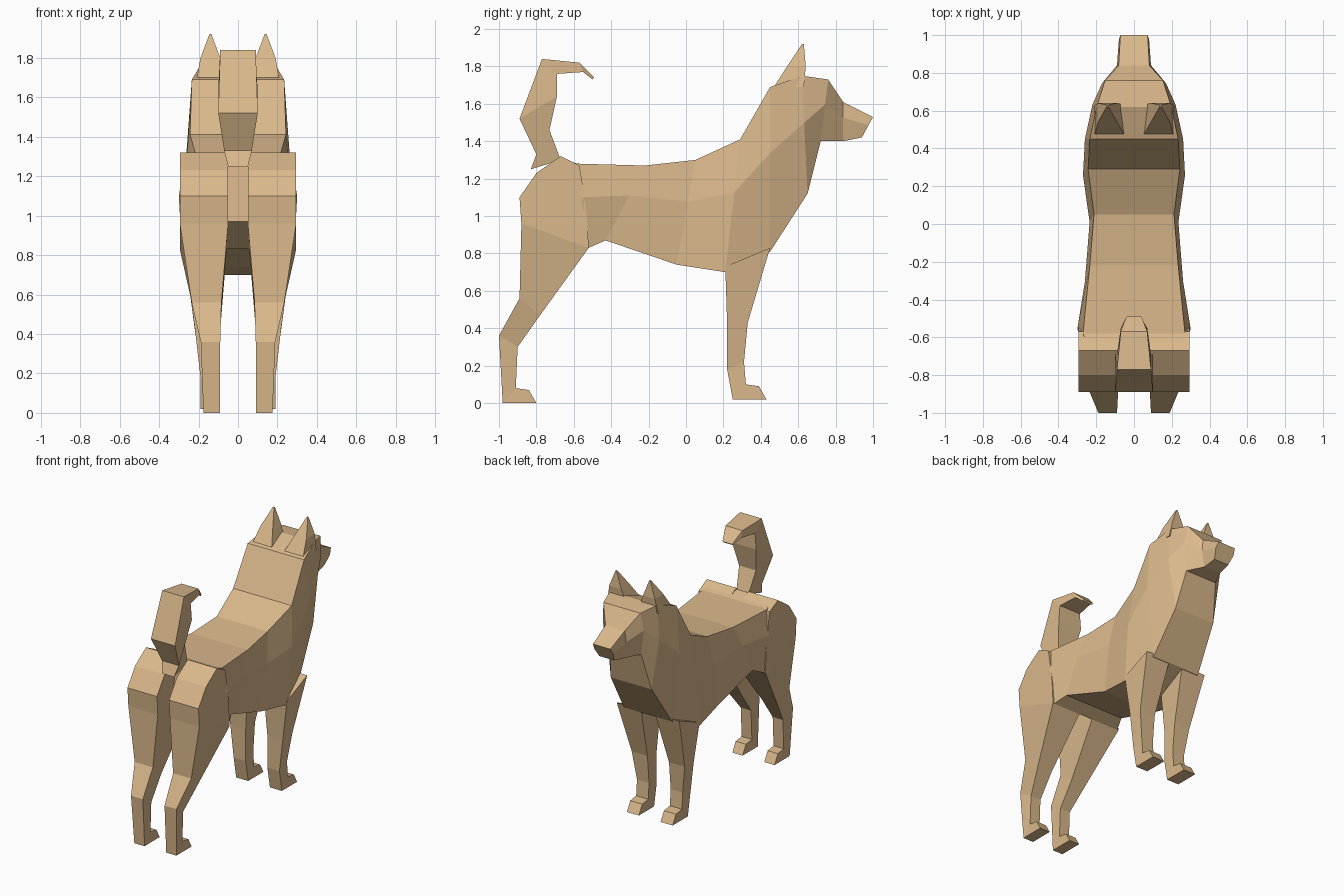
import bpy
import bmesh
from mathutils import Vector

default_cube = bpy.data.objects.get("Cube")
if default_cube:
    bpy.data.objects.remove(default_cube, do_unlink=True)

tan_fur = bpy.data.materials.new("tan_fur")
tan_fur.use_nodes = True
tan_fur.diffuse_color = (0.7, 0.48, 0.26, 1)
for node in tan_fur.node_tree.nodes:
    if node.type == 'BSDF_PRINCIPLED':
        node.inputs["Base Color"].default_value = tan_fur.diffuse_color


def loft(name, rings):
    """Skin equal-sized rings of points into a closed, flat-shaded solid."""
    bm = bmesh.new()
    loops = [[bm.verts.new(point) for point in ring] for ring in rings]
    for lower, upper in zip(loops, loops[1:]):
        for i in range(len(lower)):
            bm.faces.new((lower[i - 1], lower[i], upper[i], upper[i - 1]))
    bm.faces.new(loops[0])
    bm.faces.new(loops[-1])
    bmesh.ops.recalc_face_normals(bm, faces=bm.faces)
    mesh = bpy.data.meshes.new(name)
    bm.to_mesh(mesh)
    bm.free()
    mesh.materials.append(tan_fur)
    part = bpy.data.objects.new(name, mesh)
    bpy.context.collection.objects.link(part)


def loft_pair(name, rings):
    """Loft the left part and its mirrored right twin."""
    loft("left_" + name, rings)
    loft("right_" + name, [[(-x, y, z) for x, y, z in ring] for ring in rings])


def clamp(value, low, high):
    return max(low, min(high, value))


def body_ring(top, bottom, width, keel):
    """Six-sided ring, widest at mid height; keel narrows the underside."""
    middle = Vector(top).lerp(Vector(bottom), 0.4)
    side = [(width * 0.9, *top), (width, *middle), (width * keel, *bottom)]
    return side + [(-x, y, z) for x, y, z in reversed(side)]


def leg(name, sections, heel, ankle, hip):
    """Leg from back and front points, ending in a paw; thicker with height."""
    y, z = heel
    paw = [(heel, (y + 0.07, z + 0.08)), ((y + 0.18, z), (y + 0.14, z + 0.07))]
    rings = []
    for back, front in sections + paw:
        ring = []
        for point, sides in ((back, "io"), (front, "oi")):
            height = point[-1]
            across = {
                "i": clamp(0.14 - height * 0.1, 0.05, 0.09),
                "o": clamp(ankle + (height - 0.3) * 0.23, ankle, hip),
            }
            ring += [(across[side], *point) for side in sides]
        rings.append(ring)
    loft_pair(name, rings)


def tail_ring(back, front, width):
    return [(-width, *back), (width, *back), (width, *front), (-width, *front)]


def ear_ring(center, half):
    x, y, z = center
    return [(x - half, y - half, z), (x + half, y - half, z),
            (x + half, y + half, z), (x - half, y + half, z)]


# Body in one skin: top point, underside point, half width
torso = [
    ((-0.67, 1.31), (-0.7, 0.97), 0.25),
    ((-0.58, 1.28), (-0.52, 0.83), 0.3),
    ((-0.22, 1.27), (-0.43, 0.87), 0.26),
    ((0.05, 1.3), (-0.05, 0.74), 0.235),
    ((0.29, 1.41), (0.21, 0.7), 0.27),
]
neck_and_head = [
    ((0.45, 1.69), (0.45, 0.81), 0.26),
    ((0.62, 1.75), (0.65, 1.12), 0.22),
    ((0.76, 1.73), (0.72, 1.4), 0.17),
    ((0.84, 1.61), (0.84, 1.4), 0.09),
    ((1, 1.53), (0.94, 1.42), 0.08),
]
loft("body", [body_ring(*section, keel=0.95) for section in torso]
     + [body_ring(*section, keel=0.77) for section in neck_and_head])

# Haunch and hind leg
leg("hind_leg", [
    ((-0.67, 1.32), (-0.57, 1.27)),
    ((-0.8, 1.23), (-0.55, 1.15)),
    ((-0.89, 1.1), (-0.53, 1)),
    ((-0.88, 0.96), (-0.52, 0.83)),
    ((-0.89, 0.56), (-0.78, 0.47)),
    ((-1, 0.36), (-0.9, 0.3)),
], heel=(-0.98, 0), ankle=0.175, hip=0.295)

# Foreleg
leg("front_leg", [
    ((0.21, 0.73), (0.45, 0.83)),
    ((0.22, 0.42), (0.33, 0.43)),
    ((0.22, 0.18), (0.31, 0.22)),
], heel=(0.25, 0.02), ankle=0.19, hip=0.26)

# Upright tail curling forward at the tip
loft("tail", [
    tail_ring((-0.83, 1.25), (-0.67, 1.3), 0.05),
    tail_ring((-0.8, 1.33), (-0.73, 1.46), 0.07),
    tail_ring((-0.89, 1.52), (-0.69, 1.64), 0.1),
    tail_ring((-0.77, 1.84), (-0.69, 1.76), 0.09),
    tail_ring((-0.57, 1.82), (-0.55, 1.77), 0.07),
    tail_ring((-0.49, 1.74), (-0.5, 1.73), 0.04),
])

# Pointed ears
loft_pair("ear", [
    ear_ring((0.13, 0.55, 1.69), 0.08),
    ear_ring((0.14, 0.59, 1.8), 0.05),
    ear_ring((0.14, 0.625, 1.92), 0.005),
])
